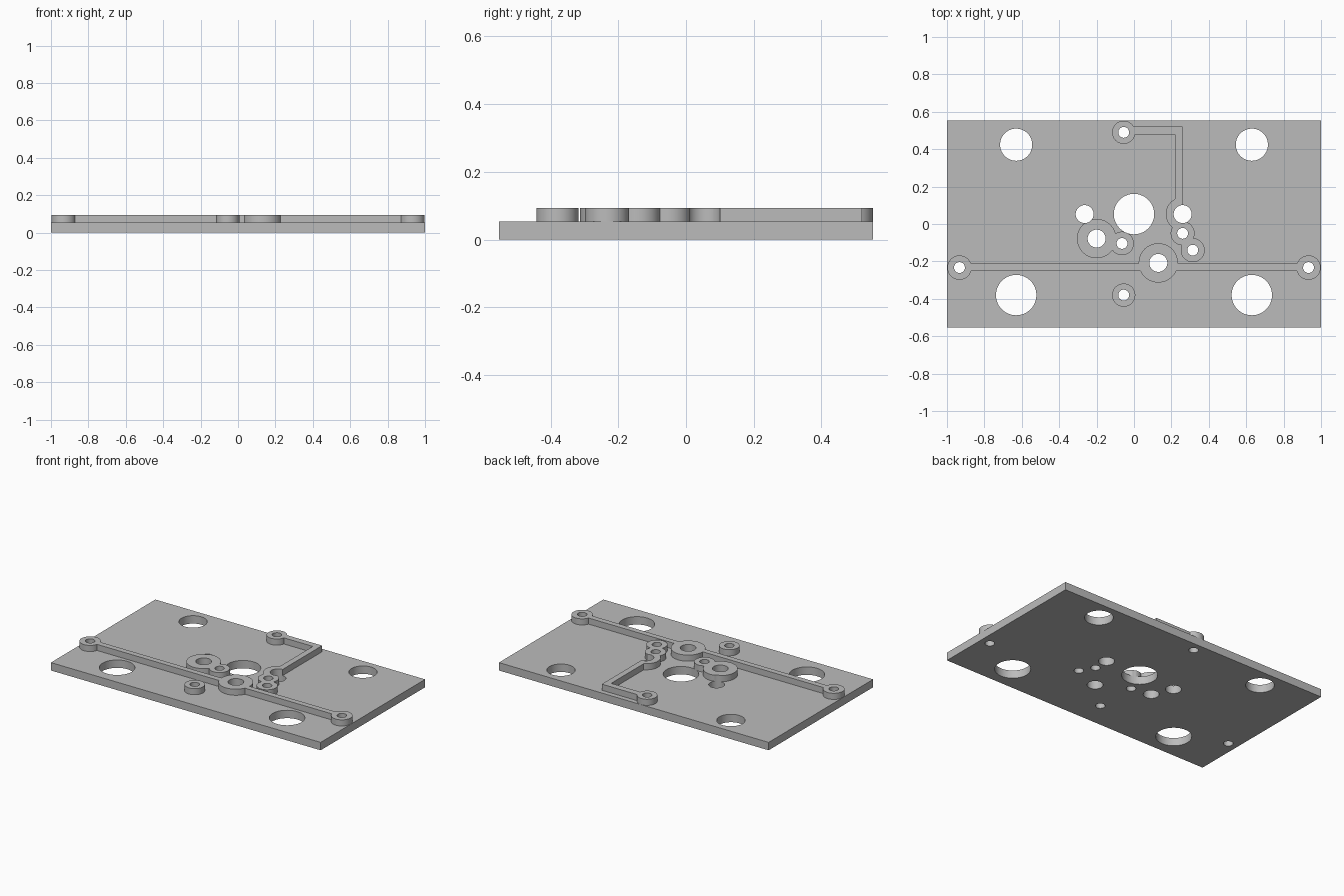
import bpy, bmesh, math
from mathutils import Matrix, Vector

if "Cube" in bpy.data.objects:
    bpy.data.objects.remove(bpy.data.objects["Cube"])

BASE, TOP, SINK = 0.053, 0.094, 0.02

grey = bpy.data.materials.new("plain_grey")
grey.use_nodes = True
colour = (0.5, 0.5, 0.5, 1)
grey.diffuse_color = colour
grey.node_tree.nodes["Principled BSDF"].inputs["Base Color"].default_value = colour


def finish(name, bm):
    mesh = bpy.data.meshes.new(name)
    bm.to_mesh(mesh)
    bm.free()
    mesh.materials.append(grey)
    ob = bpy.data.objects.new(name, mesh)
    bpy.context.collection.objects.link(ob)
    return ob


def add_cylinder(bm, x, y, r, z0, z1):
    bmesh.ops.create_cone(bm, cap_ends=True, segments=64, radius1=r, radius2=r, depth=z1 - z0,
                          matrix=Matrix.Translation((x, y, (z0 + z1) / 2)))


def box(name, x0, x1, y0, y1, z0, z1):
    bm = bmesh.new()
    size = Matrix.Diagonal((x1 - x0, y1 - y0, z1 - z0, 1))
    centre = Matrix.Translation(((x0 + x1) / 2, (y0 + y1) / 2, (z0 + z1) / 2))
    bmesh.ops.create_cube(bm, size=1, matrix=centre @ size)
    return finish(name, bm)


def boss(x, y, r, cut_x=None):
    bm = bmesh.new()
    add_cylinder(bm, x, y, r, SINK, TOP)
    if cut_x is not None:
        # keep only the part on the low-x side of a vertical cut
        cut = bmesh.ops.bisect_plane(bm, geom=bm.verts[:] + bm.edges[:] + bm.faces[:], dist=1e-5,
                                     plane_co=Vector((cut_x, 0, 0)), plane_no=Vector((1, 0, 0)),
                                     clear_outer=True)
        edges = [e for e in bm.edges if e.is_boundary]
        bmesh.ops.holes_fill(bm, edges=edges)
        bmesh.ops.recalc_face_normals(bm, faces=bm.faces[:])
    return finish("boss", bm)


def combine(target, other, operation):
    other.hide_render = True
    mod = target.modifiers.new(operation.lower(), 'BOOLEAN')
    mod.operation = operation
    mod.solver = 'EXACT'
    mod.object = other
    bpy.context.view_layer.objects.active = target
    bpy.ops.object.modifier_apply(modifier=mod.name)
    bpy.data.objects.remove(other)


# Base plate
plate = box("channel_plate", -1, 1, -0.553, 0.553, 0, BASE)

# Raised channel walls
bars = [(-0.93, 0.93, -0.25, -0.212), (-0.055, 0.26, 0.478, 0.52), (0.22, 0.26, 0.06, 0.52)]
for bar in bars:
    combine(plate, box("channel_wall", *bar, SINK, TOP), 'UNION')

# Bosses with ports: x, y, outer radius, port radius
bosses = [(-0.2, -0.078, 0.105, 0.048), (-0.064, -0.104, 0.063, 0.029),
          (0.13, -0.208, 0.105, 0.048), (0.26, -0.05, 0.064, 0.029),
          (0.314, -0.14, 0.064, 0.029), (-0.055, 0.49, 0.062, 0.029),
          (-0.055, -0.38, 0.062, 0.029),
          (-0.933, -0.233, 0.065, 0.029), (0.933, -0.233, 0.065, 0.029)]
for x, y, r, port in bosses:
    combine(plate, boss(x, y, r), 'UNION')
combine(plate, boss(0.26, 0.053, 0.09, cut_x=0.26), 'UNION')

# All through holes: ports, centre bore and mounting holes
holes = [(x, y, port) for x, y, r, port in bosses]
holes += [(0.26, 0.053, 0.048), (-0.264, 0.053, 0.048), (0, 0.053, 0.108)]
for side in (-1, 1):
    holes += [(side * 0.63, 0.424, 0.086), (side * 0.63, -0.38, 0.108)]
bm = bmesh.new()
for x, y, r in holes:
    add_cylinder(bm, x, y, r, -0.1, 0.2)
combine(plate, finish("hole_cutter", bm), 'DIFFERENCE')

# Smooth round walls, crisp edges
bpy.ops.object.select_all(action='DESELECT')
plate.select_set(True)
bpy.context.view_layer.objects.active = plate
bpy.ops.object.shade_smooth_by_angle(angle=math.radians(30))
